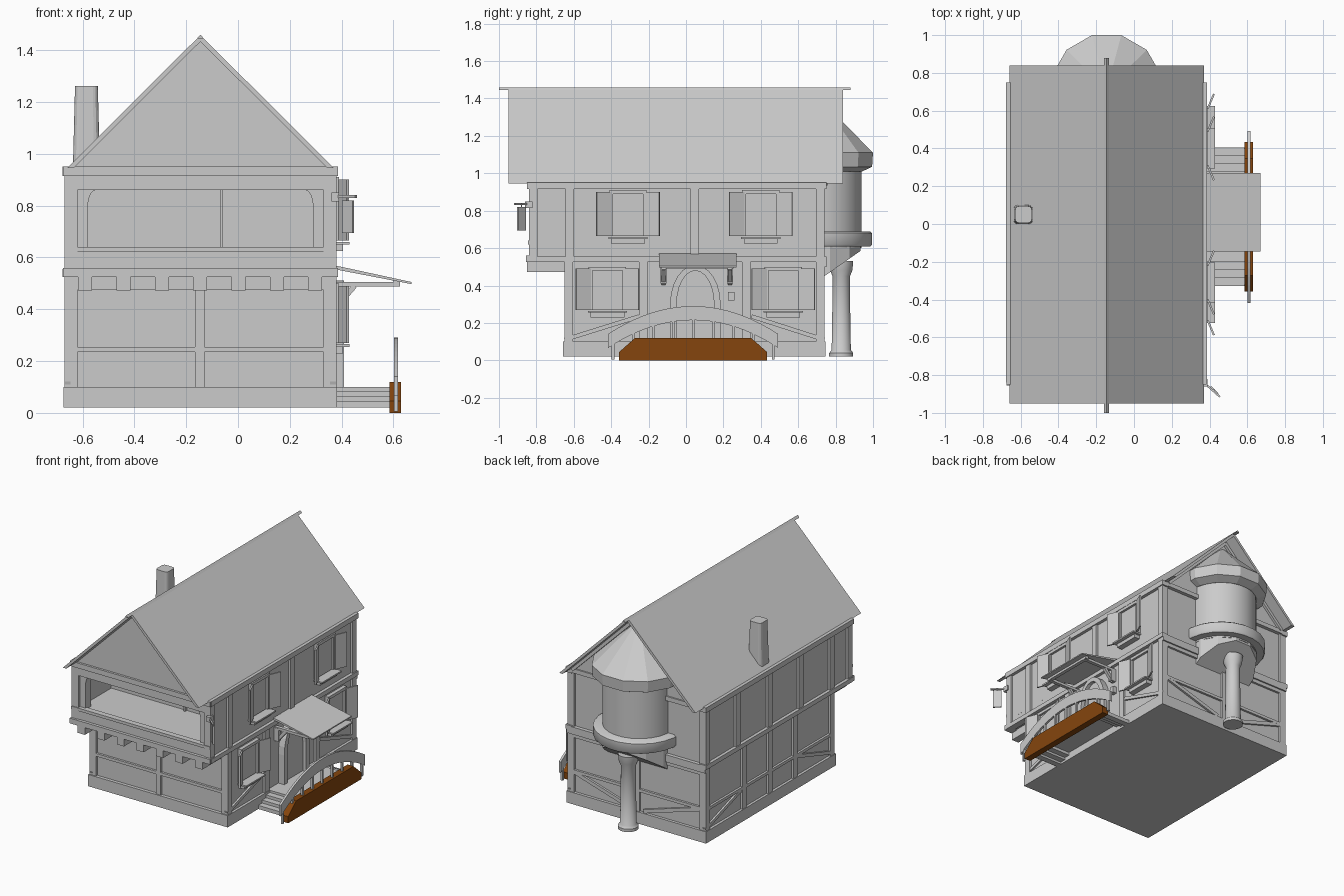
import bpy, bmesh, math
from mathutils import Vector

cube = bpy.data.objects.get("Cube")
if cube:
    bpy.data.objects.remove(cube, do_unlink=True)


def material(name, color):
    mat = bpy.data.materials.new(name)
    mat.use_nodes = True
    mat.diffuse_color = color
    mat.node_tree.nodes["Principled BSDF"].inputs["Base Color"].default_value = color
    return mat


grey = material("plaster grey", (0.6, 0.6, 0.6, 1))
brown = material("wood brown", (0.235, 0.06, 0.004, 1))


def finish(name, bm, mat):
    bmesh.ops.recalc_face_normals(bm, faces=bm.faces)
    mesh = bpy.data.meshes.new(name)
    bm.to_mesh(mesh)
    bm.free()
    mesh.materials.append(mat)
    obj = bpy.data.objects.new(name, mesh)
    bpy.context.collection.objects.link(obj)
    return obj


def box(name, x, y, z, mat=grey):
    """Box spanning three (low, high) ranges."""
    bm = bmesh.new()
    bmesh.ops.create_cube(bm, size=1)
    for v in bm.verts:
        v.co = [r[0] if c < 0 else r[1] for c, r in zip(v.co, (x, y, z))]
    return finish(name, bm, mat)


def prism(name, profile, axis, span, mat=grey):
    """Extrude a 2D profile: axis y takes (x, z) points, axis x takes (y, z) points."""
    bm = bmesh.new()
    low, high = span
    place = (lambda a, b: (a, low, b)) if axis == "y" else (lambda a, b: (low, a, b))
    face = bm.faces.new([bm.verts.new(place(a, b)) for a, b in profile])
    geom = bmesh.ops.extrude_face_region(bm, geom=[face])["geom"]
    shift = Vector((0, high - low, 0) if axis == "y" else (high - low, 0, 0))
    bmesh.ops.translate(bm, vec=shift, verts=[v for v in geom if isinstance(v, bmesh.types.BMVert)])
    return finish(name, bm, mat)


def beam(name, start, end, width):
    """Square timber between two points."""
    start, end = Vector(start), Vector(end)
    line = end - start
    bm = bmesh.new()
    bmesh.ops.create_cube(bm, size=1)
    bmesh.ops.scale(bm, vec=(width, width, line.length), verts=bm.verts)
    obj = finish(name, bm, grey)
    obj.location = (start + end) / 2
    obj.rotation_euler = line.to_track_quat("Z", "Y").to_euler()
    return obj


def lathe(name, profile, centre, sides, smooth=False):
    """Closed stack of rings from (radius, height) points."""
    bm = bmesh.new()
    rings = []
    for r, z in profile:
        angles = [math.tau * (i + 0.5) / sides for i in range(sides)]
        rings.append([bm.verts.new((centre[0] + r * math.cos(a), centre[1] + r * math.sin(a), z)) for a in angles])
    for lower, upper in zip(rings, rings[1:]):
        for i in range(sides):
            j = (i + 1) % sides
            bm.faces.new((lower[i], lower[j], upper[j], upper[i]))
    bm.faces.new(rings[0])
    bm.faces.new(rings[-1])
    obj = finish(name, bm, grey)
    if smooth:
        bpy.context.view_layer.objects.active = obj
        obj.select_set(True)
        bpy.ops.object.shade_smooth_by_angle(angle=math.radians(40))
        obj.select_set(False)
    return obj


LEFT, RIGHT, MID = -0.67, 0.38, -0.145
FRONT, BACK, JETTY = -0.65, 0.74, -0.84
GROUND, UPPER = (0.1, 0.53), (0.53, 0.95)
WIDE = (LEFT, RIGHT)
RECESS = 0.015
CORE = (LEFT + RECESS, RIGHT - RECESS)

# Solid walls and the plinth
box("plinth", (LEFT - 0.003, RIGHT + 0.003), (FRONT - 0.008, BACK + 0.005), (0.02, 0.1))
box("ground_walls", CORE, (FRONT + RECESS, BACK - RECESS), GROUND)
box("upper_walls", CORE, (-0.47, BACK - RECESS), UPPER)
box("balcony_floor", CORE, (JETTY + 0.01, -0.47), (0.53, 0.63))
box("balcony_ceiling", CORE, (JETTY + 0.01, -0.47), (0.9, 0.95))

# Timber frame along both long sides
for sx, side in ((LEFT, "left"), (RIGHT, "right")):
    inward = 0.04 if sx < 0 else -0.04
    depth = sorted((sx, sx + inward))
    box(side + "_balcony_wall", sorted((sx + inward * 0.37, sx + inward)), (JETTY + 0.01, -0.47), (0.6, 0.92))
    box(side + "_eave_beam", sorted((sx - inward / 6, sx + inward)), (JETTY, BACK + 0.01), (0.915, 0.95))
    box(side + "_floor_beam", sorted((sx - inward / 6, sx + inward)), (JETTY, BACK + 0.01), (0.525, 0.555))
    upper_posts = [JETTY, -0.645, 0.025, BACK - 0.045]
    ground_posts = [FRONT, -0.25, 0.3, BACK - 0.045]
    if side == "left":
        upper_posts += [-0.31, 0.37]
        ground_posts += [0.02]
        box("left_middle_beam", depth, (FRONT, BACK), (0.235, 0.255))
    for y in upper_posts:
        box(side + "_upper_post", depth, (y, y + 0.045), UPPER)
    for y in ground_posts:
        box(side + "_ground_post", depth, (y, y + 0.045), GROUND)
    x = sx + inward / 3
    for y, end in ((FRONT, -0.25), (BACK, 0.35)):
        beam(side + "_brace", (x, y, 0.11), (x, end, 0.235), 0.022)

# Timber frame on front and back
for y, side in (((FRONT, FRONT + 0.04), "front"), ((BACK - 0.04, BACK), "back")):
    for x in (LEFT, MID - 0.02, RIGHT - 0.05):
        box(side + "_post", (x, x + (0.035 if x == MID - 0.02 else 0.05)), y, GROUND)
    box(side + "_middle_beam", WIDE, y, (0.235, 0.255))
    box(side + "_top_beam", WIDE, y, (0.475, 0.53))
for x in (LEFT, RIGHT - 0.05):
    box("back_upper_post", (x, x + 0.05), (BACK - 0.04, BACK), UPPER)
for z in UPPER:
    box("back_cross_beam", WIDE, (BACK - 0.04, BACK + 0.01), (z - 0.03, z + 0.02 * (z < 0.6)))
for s in (-1, 1):
    y = BACK - 0.013
    beam("back_brace", (MID + s * 0.48, y, 0.24), (MID + s * 0.05, y, 0.11), 0.025)

# Jettied balcony: joists, parapet, posts and curved brackets
for i in range(7):
    x = -0.59 + i * 0.148
    box("joist_end", (x - 0.027, x + 0.027), (JETTY - 0.01, FRONT + 0.02), (0.473, 0.53))
box("jetty_beam", (LEFT - 0.005, RIGHT + 0.005), (JETTY - 0.015, JETTY + 0.04), (0.525, 0.56))
box("parapet_panel", WIDE, (JETTY + 0.005, JETTY + 0.03), (0.56, 0.63))
box("parapet_rail", WIDE, (JETTY - 0.005, JETTY + 0.035), (0.62, 0.64))
box("lintel", WIDE, (JETTY, JETTY + 0.04), (0.86, 0.915))
box("front_eave_beam", (LEFT - 0.005, RIGHT + 0.005), (JETTY - 0.01, JETTY + 0.04), (0.915, 0.95))
box("inner_post", (-0.07, -0.058), (-0.49, -0.46), (0.63, 0.9))
for s in (-1, 1):
    edge = MID + s * 0.475
    inset = edge - s * 0.04
    box("front_post", sorted((edge, MID + s * 0.525)), (JETTY, JETTY + 0.045), UPPER)
    box("balcony_inner_post", sorted((edge, inset)), (JETTY + 0.02, JETTY + 0.08), (0.63, 0.9))
    arc = [(inset - s * 0.03 * (1 - math.cos(t)), 0.79 + 0.07 * math.sin(t))
           for t in (math.pi * i / 12 for i in range(7))]
    prism("curved_bracket", arc + [(inset, 0.86)], "y", (JETTY + 0.02, JETTY + 0.06))

# Roof slabs, gables, ridge and chimney
for s in (-1, 1):
    prism("roof_slope", [(MID, 1.458), (MID + s * 0.515, 0.945), (MID + s * 0.49, 0.945), (MID, 1.433)],
          "y", (-0.95, 0.84))
    beam("back_gable_rafter", (MID + s * 0.48, 0.745, 0.945), (MID, 0.745, 1.42), 0.025)
prism("gable_infill", [(MID - 0.495, 0.945), (MID + 0.495, 0.945), (MID, 1.438)], "y", (JETTY + 0.005, BACK))
prism("ridge_beam", [(MID - 0.013, 1.445), (MID + 0.013, 1.445), (MID, 1.46)], "y", (-1, 0.88))
bm = bmesh.new()
bmesh.ops.create_cube(bm, size=1)
uprights = [e for e in bm.edges if e.verts[0].co.z * e.verts[1].co.z < 0]
bmesh.ops.bevel(bm, geom=uprights, offset=0.22, segments=3, profile=0.5, affect="EDGES")
for v in bm.verts:
    width, z = (0.088, 1.262) if v.co.z > 0 else (0.104, 0.95)
    v.co = (v.co.x * width - 0.585, v.co.y * width + 0.05, z)
finish("chimney", bm, grey)

# Back turret with a sloping underside, on its column
turret = (MID, 0.71)
lathe("turret_body", [(0.23, 0.6), (0.23, 1.05)], turret, 24, True)
foot = lathe("turret_foot", [(0.232, 0.5), (0.232, 0.615)], turret, 12)
for v in foot.data.vertices:
    if v.co.z < 0.55:
        v.co.z = 0.45 + 0.7 * (v.co.y - BACK)
lathe("turret_lower_band", [(0.28, 0.61), (0.288, 0.62), (0.288, 0.68), (0.275, 0.69)], turret, 24, True)
lathe("turret_upper_band", [(0.24, 1.01), (0.295, 1.035), (0.3, 1.11)], turret, 12)
lathe("turret_roof", [(0.3, 1.11), (0.005, 1.4)], turret, 12)
lathe("turret_column", [(0.065, 0.02), (0.065, 0.04), (0.052, 0.055), (0.048, 0.3), (0.047, 0.45),
                        (0.06, 0.48), (0.065, 0.53)], (MID, 0.83), 20, True)


# Windows with open shutters and sills
def window(y, z, half, height):
    top = z + height
    box("window_pane", (RIGHT - 0.03, RIGHT - 0.006), (y - half, y + half), (z, top))
    box("window_head", (RIGHT - 0.02, RIGHT + 0.01), (y - half - 0.01, y + half + 0.01), (top - 0.01, top + 0.01))
    box("window_sill", (RIGHT - 0.02, RIGHT + 0.05), (y - half - 0.015, y + half + 0.015), (z - 0.015, z - 0.005))
    box("sill_support", (RIGHT - 0.02, RIGHT + 0.025), (y - half, y + half), (z - 0.04, z - 0.015))
    for s in (-1, 1):
        hinge = y + s * half
        box("window_jamb", (RIGHT - 0.02, RIGHT + 0.008), (hinge - 0.01, hinge + 0.01), (z, top))
        shutter = box("shutter", (-0.005, 0.005), sorted((0, s * 0.085)), (z, top))
        shutter.location = (RIGHT + 0.01, hinge, 0)
        shutter.rotation_euler.z = -s * 0.4


for y in (-0.31, 0.4):
    window(y, 0.665, 0.09, 0.235)
for y in (-0.42, 0.52):
    window(y, 0.27, 0.09, 0.22)

# Arched door
DOOR = 0.05


def arch(radius, top):
    curve = [(DOOR + radius * math.cos(t), 0.3 + (top - 0.3) * math.sin(t))
             for t in (math.pi * i / 12 for i in range(13))]
    return [(DOOR + radius, 0.1)] + curve + [(DOOR - radius, 0.1)]


outer, inner = arch(0.135, 0.51), arch(0.1, 0.48)
prism("door_frame", outer + inner[::-1], "x", (RIGHT - 0.02, RIGHT + 0.03))
prism("door_leaf", inner, "x", (RIGHT - 0.02, RIGHT + 0.005))
box("door_plaque", (RIGHT - 0.02, RIGHT + 0.015), (0.225, 0.258), (0.32, 0.365))

# Canopy with brackets
prism("canopy", [(RIGHT - 0.01, 0.57), (0.67, 0.505), (0.67, 0.497), (RIGHT - 0.01, 0.555)], "y", (-0.145, 0.27))
box("canopy_front_beam", (0.6, 0.625), (-0.13, 0.255), (0.49, 0.51))
for y in (-0.12, 0.235):
    box("canopy_arm", (RIGHT - 0.01, 0.625), (y - 0.012, y + 0.012), (0.487, 0.505))
    beam("canopy_strut", (RIGHT, y, 0.41), (0.45, y, 0.49), 0.02)
    box("canopy_wall_block", (RIGHT - 0.02, RIGHT + 0.02), (y - 0.015, y + 0.015), (0.41, 0.5))

# Landing, steps, side board and arched railing
CENTRE = 0.038
box("landing", (RIGHT - 0.01, 0.6), (CENTRE - 0.24, CENTRE + 0.24), (0.07, 0.1))
for s in (-1, 1):
    for i in range(3):
        reach = CENTRE + s * (0.24 + 0.042 * i)
        box("step", (RIGHT + 0.003, 0.6), sorted((reach, reach + s * 0.042)), (0.05 - 0.015 * i, 0.085 - 0.02 * i))
board = [(-0.395, 0), (0.395, 0), (0.395, 0.045), (0.31, 0.12), (-0.31, 0.12), (-0.395, 0.045)]
prism("side_board", [(CENTRE + y, z) for y, z in board], "x", (0.585, 0.63), brown)
curve = [(y, 0.29 - 0.72 * y * y) for y in (0.455 * i / 10 for i in range(-10, 11))]
band = [(CENTRE + y, z) for y, z in curve] + [(CENTRE + y, z - 0.075) for y, z in reversed(curve)]
prism("arched_rail", band, "x", (0.602, 0.617))
for i in range(-4, 5):
    y = 0.107 * i
    box("baluster", (0.602, 0.617), (CENTRE + y - 0.007, CENTRE + y + 0.007), (0.005, 0.25 - 0.72 * y * y))

# Hanging sign on the front corner
box("sign_mount", (RIGHT - 0.02, RIGHT + 0.01), (JETTY - 0.02, JETTY + 0.02), (0.815, 0.85))
beam("sign_arm", (RIGHT - 0.01, JETTY, 0.835), (0.455, -0.915, 0.835), 0.01)
beam("sign_hanger", (0.425, -0.88, 0.81), (0.425, -0.88, 0.835), 0.006)
sign = box("sign_board", (-0.028, 0.028), (-0.005, 0.005), (0.695, 0.82))
sign.location = (0.425, -0.88, 0)
sign.rotation_euler.z = -math.pi / 4
